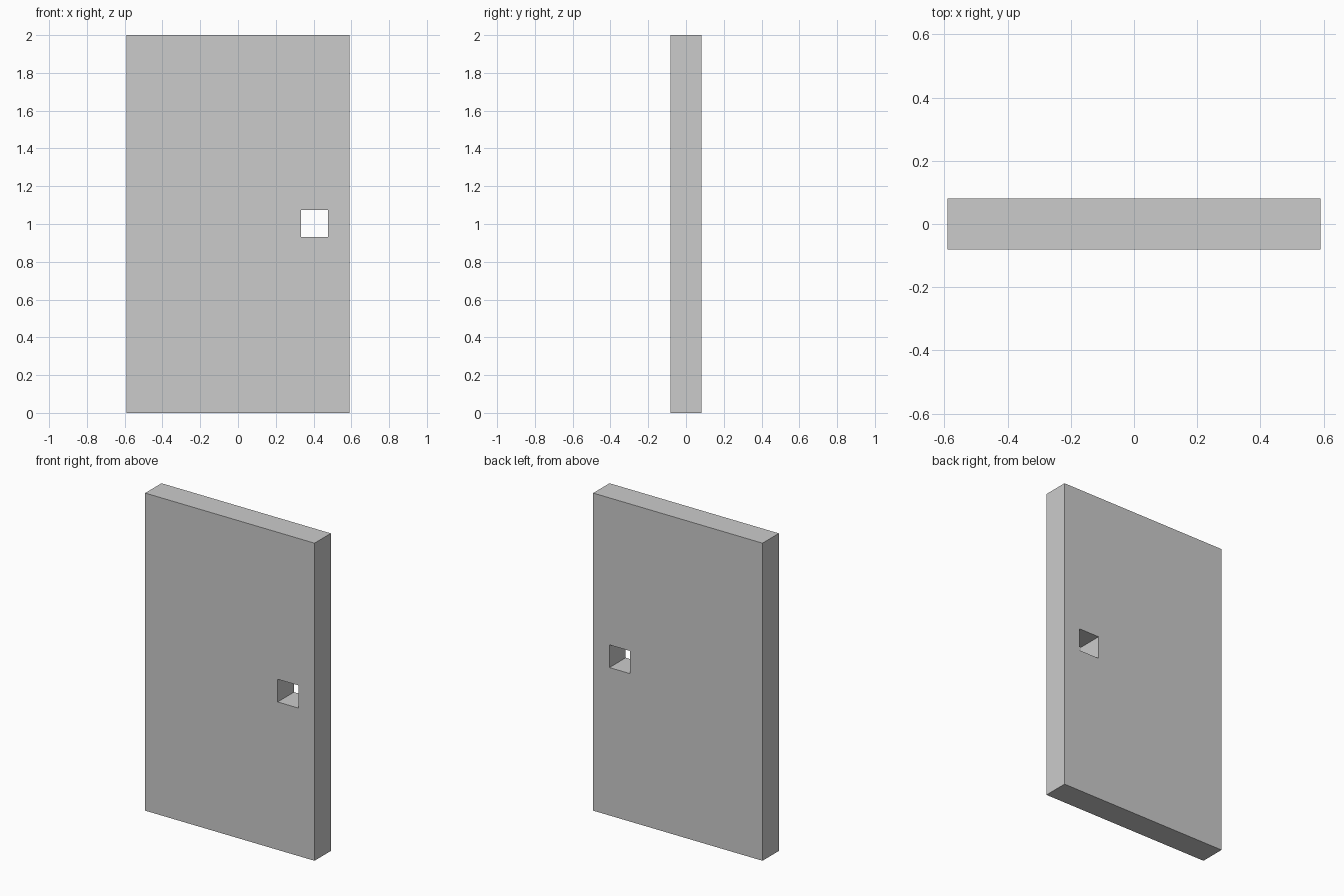
import bpy, bmesh

if "Cube" in bpy.data.objects:
    bpy.data.objects.remove(bpy.data.objects["Cube"])

HALF_W, HALF_D, HEIGHT = 0.59, 0.081, 2.0
HOLE_X, HOLE_Z, HOLE_R = 0.405, 1.003, 0.0715


def rect(bm, x0, x1, z0, z1, y):
    return [bm.verts.new((x, y, z)) for x, z in ((x0, z0), (x1, z0), (x1, z1), (x0, z1))]


# Slab with a square through-hole: outer and inner loops on front and back
bm = bmesh.new()
loops = []
for y in (-HALF_D, HALF_D):
    outer = rect(bm, -HALF_W, HALF_W, 0, HEIGHT, y)
    inner = rect(bm, HOLE_X - HOLE_R, HOLE_X + HOLE_R, HOLE_Z - HOLE_R, HOLE_Z + HOLE_R, y)
    loops.append((outer, inner))
(fo, fi), (bo, bi) = loops

# Front face, hole wall, back face and outer rim, bridged loop to loop
for a, b in ((fo, fi), (fi, bi), (bi, bo), (bo, fo)):
    for i in range(4):
        j = (i + 1) % 4
        bm.faces.new((a[i], a[j], b[j], b[i]))
bmesh.ops.recalc_face_normals(bm, faces=bm.faces)

mesh = bpy.data.meshes.new("door_slab")
bm.to_mesh(mesh)
bm.free()
door = bpy.data.objects.new("door_slab", mesh)
bpy.context.collection.objects.link(door)
